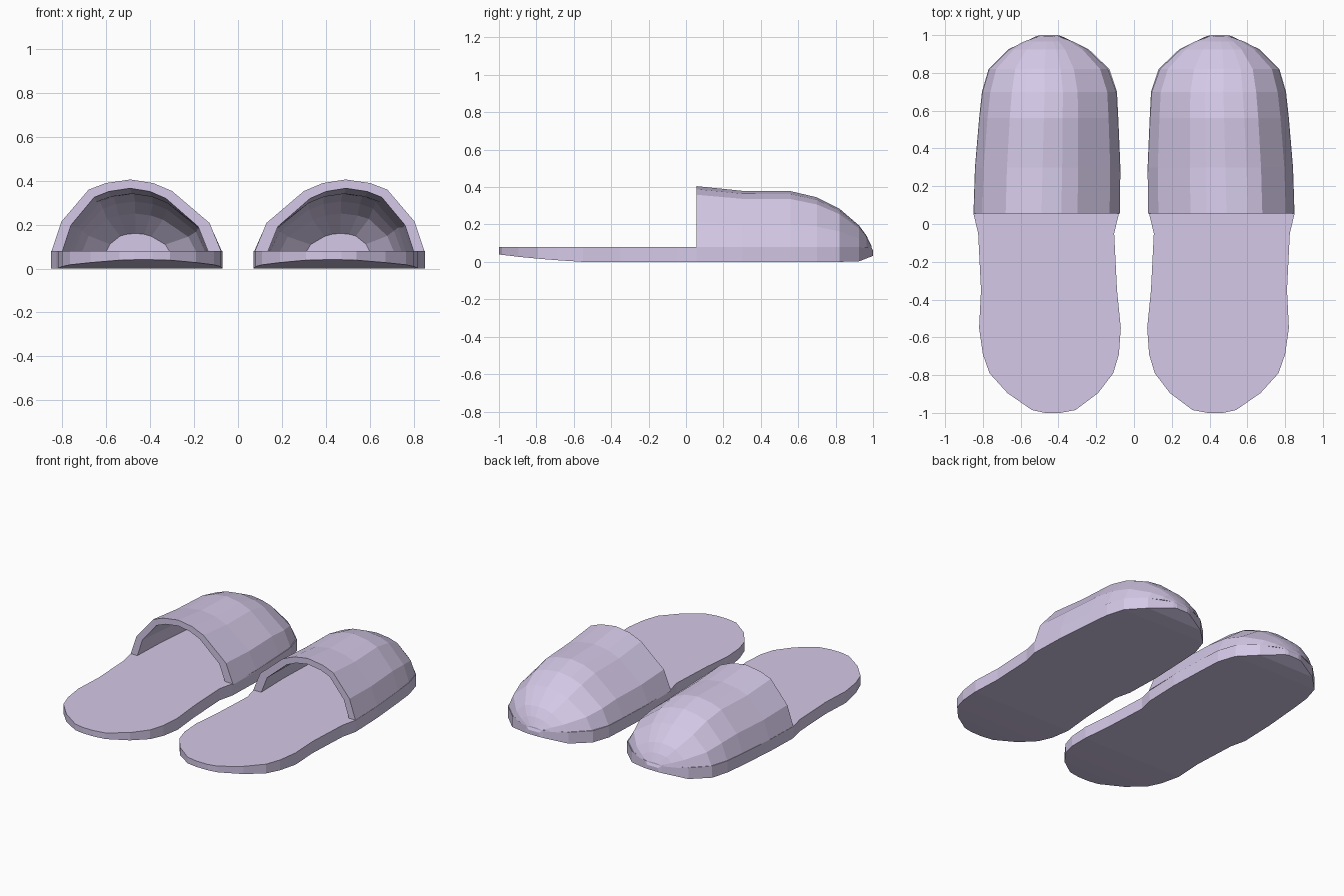
import bpy, bmesh

if "Cube" in bpy.data.objects:
    bpy.data.objects.remove(bpy.data.objects["Cube"])

mat = bpy.data.materials.new("lavender")
mat.diffuse_color = (0.66, 0.58, 0.80, 1)
mat.use_nodes = True
mat.node_tree.nodes["Principled BSDF"].inputs["Base Color"].default_value = mat.diffuse_color

# Sole stations: y, inner x, outer x, underside z
SOLE = [(-1.0, .39, .47, .04), (-.985, .31, .54, .038), (-.895, .19, .67, .027),
        (-.79, .11, .765, .017), (-.69, .08, .80, .009), (-.55, .07, .82, 0),
        (-.35, .09, .81, 0), (-.05, .105, .825, 0), (.055, .08, .85, 0),
        (.3, .072, .842, 0), (.56, .083, .82, 0), (.7, .09, .805, 0),
        (.82, .13, .77, 0), (.925, .24, .665, .003), (.995, .385, .515, .03), (1.0, .41, .49, .032)]

# Upper stations: y, inner x, outer x, ridge z
UPPER = [(.055, .075, .85, .405), (.3, .072, .842, .38), (.56, .083, .82, .378),
         (.7, .092, .803, .345), (.82, .135, .768, .285), (.925, .245, .66, .195),
         (.965, .32, .585, .14), (.992, .39, .51, .085)]
LINING = [(.055, .135, .80, .365), (.3, .13, .79, .34), (.56, .14, .765, .338),
          (.7, .15, .745, .305), (.8, .19, .71, .25), (.9, .31, .60, .16)]

# Arch shape: fraction across, fraction of height
ARCH = [(0, 0), (.07, .4), (.29, .84), (.4, .95), (.535, 1), (.68, .95), (.78, .86), (.94, .42), (1, 0)]
TOP = .08


def arch_row(bm, s, y, xi, xo, zt):
    base = TOP - .005
    return [bm.verts.new((s * (xi + u * (xo - xi)), y, base + v * (zt - base))) for u, v in ARCH]


def skin(bm, rows, closed=False):
    for a, b in zip(rows, rows[1:]):
        n = len(a)
        for i in range(n if closed else n - 1):
            j = (i + 1) % n
            bm.faces.new((a[i], a[j], b[j], b[i]))


def finish(bm, name):
    bmesh.ops.recalc_face_normals(bm, faces=bm.faces)
    me = bpy.data.meshes.new(name)
    bm.to_mesh(me)
    bm.free()
    me.materials.append(mat)
    bpy.context.collection.objects.link(bpy.data.objects.new(name, me))


for side, s in (("left", -1), ("right", 1)):
    # Flat sole with lifted heel and toe
    bm = bmesh.new()
    rows = [[bm.verts.new((s * x, min(y, .99) if z == TOP else y, z))
             for x, z in ((xi, zb), (xo, zb), (xo, TOP), (xi, TOP))]
            for y, xi, xo, zb in SOLE[:-1]]
    skin(bm, rows, closed=True)
    bm.faces.new(rows[0])
    # Blunt toe tip
    y, xi, xo, zb = SOLE[-1]
    tip = [bm.verts.new((s * x, y, z)) for x, z in ((xi, zb), (xo, zb), (xo, .06), (xi, .06))]
    skin(bm, [rows[-1], tip], closed=True)
    bm.faces.new(tip)
    finish(bm, side + "_sole")

    # Hollow toe cover: outer shell, lining, rim and bottom edges
    bm = bmesh.new()
    outer = [arch_row(bm, s, *st) for st in UPPER]
    inner = [arch_row(bm, s, *st) for st in LINING]
    skin(bm, outer)
    skin(bm, inner)
    skin(bm, [outer[0], inner[0]])
    bm.faces.new(outer[-1])
    bm.faces.new(inner[-1])
    bm.faces.new([r[0] for r in outer] + [r[-1] for r in reversed(outer)]
                 + [r[-1] for r in inner] + [r[0] for r in reversed(inner)])
    finish(bm, side + "_toe_cover")
